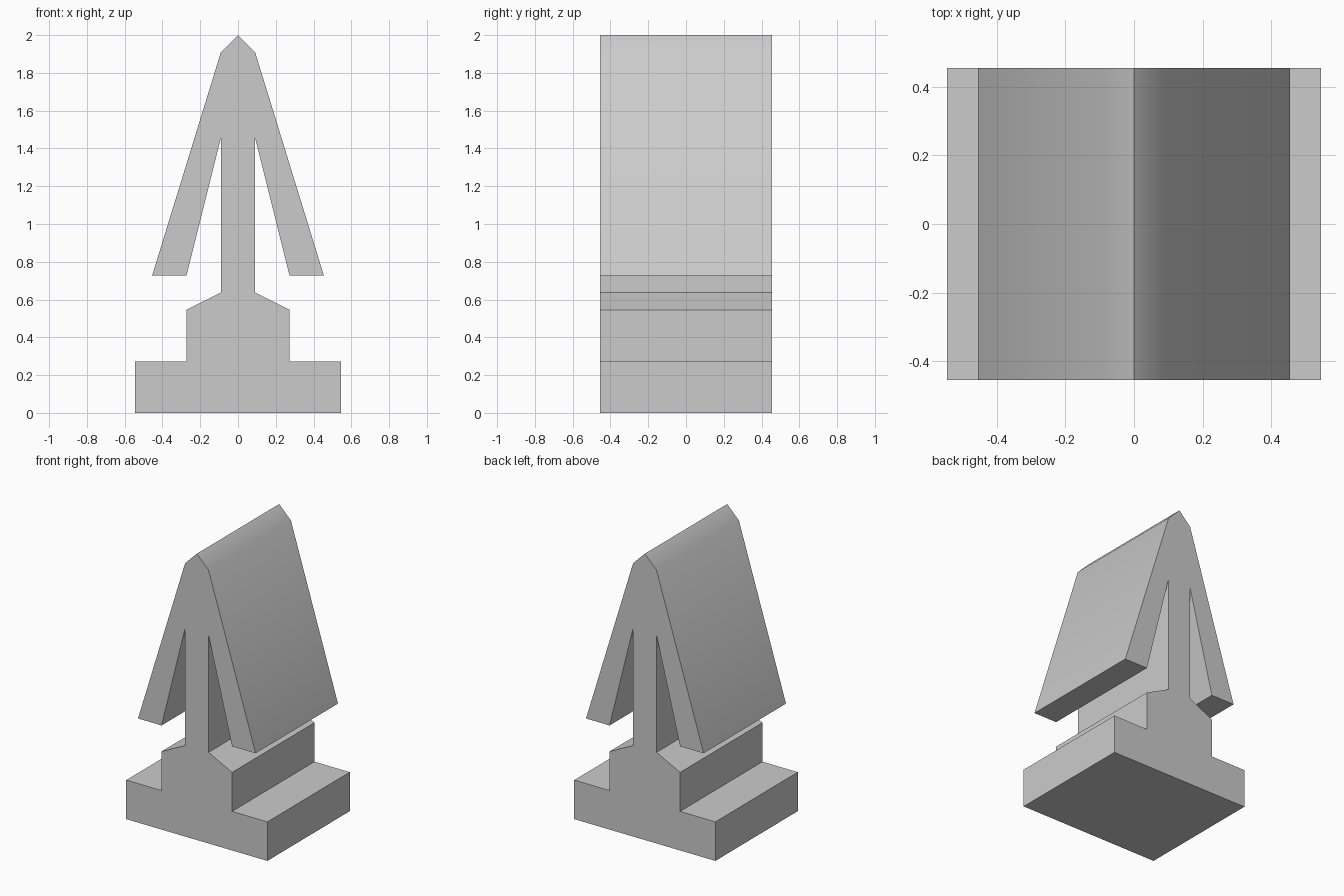
import bpy
import bmesh

cube = bpy.data.objects.get("Cube")
if cube:
    bpy.data.objects.remove(cube, do_unlink=True)

U = 1 / 11          # profile module: the part is 22 modules high
HALF_DEPTH = 5 * U

# One flat colour
grey = bpy.data.materials.new("light grey")
grey.use_nodes = True
colour = (0.6, 0.6, 0.6, 1)
grey.diffuse_color = colour
grey.node_tree.nodes["Principled BSDF"].inputs["Base Color"].default_value = colour

# Right half of the profile, from the foot up to the ridge, in modules
half = [
    (6, 0), (6, 3), (3, 3), (3, 6),      # stepped foot
    (1, 7), (1, 16),                     # shoulder and stem
    (3, 8), (5, 8), (1, 21),             # barbed wing
]
profile = half + [(0, 22)] + [(-x, z) for x, z in reversed(half)]


def extrude_profile(name, points, half_depth, material):
    """Extrude an x-z outline along y into a closed solid."""
    bm = bmesh.new()
    face = bm.faces.new([bm.verts.new((x * U, -half_depth, z * U)) for x, z in points])
    new = bmesh.ops.extrude_face_region(bm, geom=[face], use_keep_orig=True)["geom"]
    moved = [g for g in new if isinstance(g, bmesh.types.BMVert)]
    bmesh.ops.translate(bm, verts=moved, vec=(0, 2 * half_depth, 0))
    bmesh.ops.recalc_face_normals(bm, faces=bm.faces)
    mesh = bpy.data.meshes.new(name)
    bm.to_mesh(mesh)
    bm.free()
    mesh.materials.append(material)
    obj = bpy.data.objects.new(name, mesh)
    bpy.context.collection.objects.link(obj)
    return obj


# Barbed clip, softly shaded where the wings meet the tip
clip = extrude_profile("barbed_clip", profile, HALF_DEPTH, grey)
bpy.ops.object.select_all(action="DESELECT")
clip.select_set(True)
bpy.context.view_layer.objects.active = clip
bpy.ops.object.shade_smooth_by_angle()
